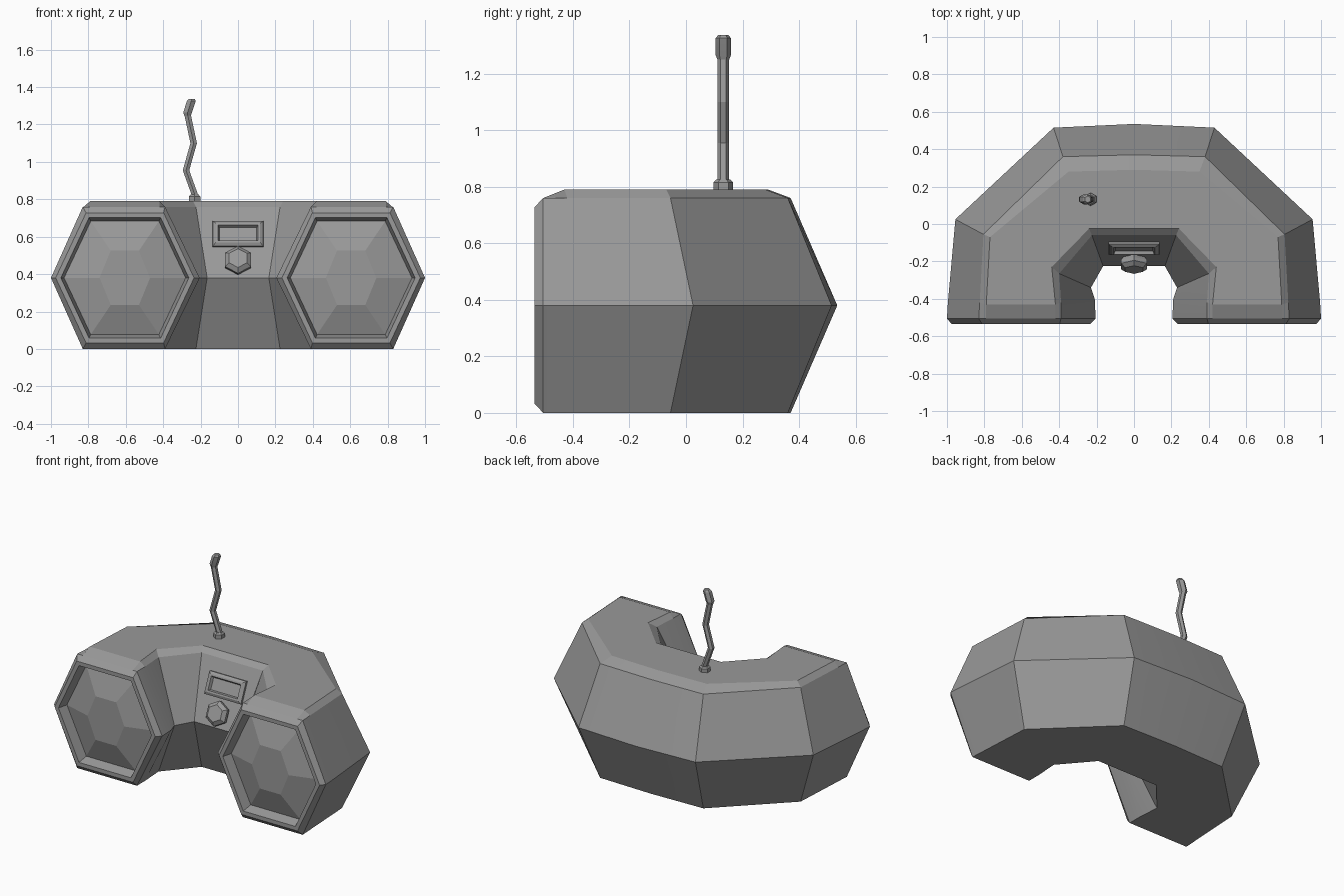
import bpy, bmesh, math
from mathutils import Matrix, Vector

old = bpy.data.objects.get("Cube")
if old:
    bpy.data.objects.remove(old, do_unlink=True)

GREY = (0.32, 0.32, 0.32, 1)
grey = bpy.data.materials.new("plain grey")
grey.use_nodes = True
grey.diffuse_color = GREY
grey.node_tree.nodes["Principled BSDF"].inputs["Base Color"].default_value = GREY


def loft(name, rings, cap_start=True, mirror=False, matrix=None):
    """Skin a list of closed rings, cap the end and make an object."""
    bm = bmesh.new()
    loops = [[bm.verts.new(p) for p in ring] for ring in rings]
    n = len(loops[0])
    for a, b in zip(loops, loops[1:]):
        for i in range(n):
            j = (i + 1) % n
            bm.faces.new((a[i], a[j], b[j], b[i]))
    bm.faces.new(loops[-1])
    if cap_start:
        bm.faces.new(loops[0][::-1])
    if mirror:
        bmesh.ops.mirror(bm, geom=bm.verts[:] + bm.edges[:] + bm.faces[:],
                         axis='X', merge_dist=0.0005)
        bmesh.ops.remove_doubles(bm, verts=bm.verts, dist=0.0005)
    if matrix:
        bm.transform(matrix)
    bmesh.ops.recalc_face_normals(bm, faces=bm.faces)
    mesh = bpy.data.meshes.new(name)
    bm.to_mesh(mesh)
    bm.free()
    mesh.materials.append(grey)
    ob = bpy.data.objects.new(name, mesh)
    bpy.context.collection.objects.link(ob)
    bpy.ops.object.select_all(action='DESELECT')
    ob.select_set(True)
    bpy.context.view_layer.objects.active = ob
    bpy.ops.object.shade_smooth_by_angle(angle=math.radians(12))
    return ob


MID, EDGE, TOP = 0.38, 0.76, 0.79


def section(om, ot, ob, ib, it, im, top=TOP):
    """Body cross-section: outer middle, edge, bevel, then the inner side."""
    pts = [(om, MID), (ot, EDGE), (ob, top), (ib, top), (it, EDGE), (im, MID),
           (it, 0), (ot, 0)]
    return [(x, y, z) for (x, y), z in pts]


def front_hex(w, h, y, cx=0.605):
    """Speaker hexagon with two extra points so it matches the body section."""
    t = w * 0.56
    pts = [(w, 0), (t, h), (t * 0.85, h), (-t * 0.85, h), (-t, h), (-w, 0),
           (-t, -h), (t, -h)]
    return [(cx + x, y, MID + z) for x, z in pts]


# Curved body and recessed speakers, lofted from the back centre to the front
body = [
    section((0, .535), (0, .37), (0, .29), (0, -.025), (0, -.06), (0, -.225)),
    section((.43, .515), (.38, .36), (.35, .28), (.24, -.025), (.225, -.06), (.165, -.225)),
    section((.955, .025), (.805, -.055), (.77, -.07), (.44, -.23), (.40, -.265), (.23, -.34)),
    section((.995, -.42), (.825, -.42), (.79, -.43), (.42, -.43), (.39, -.42), (.21, -.40)),
    section((1, -.505), (.83, -.505), (.79, -.505), (.42, -.505), (.39, -.505), (.205, -.505), EDGE),
    front_hex(.37, .348, -.535),
    front_hex(.342, .322, -.535),
    front_hex(.325, .303, -.47),
    front_hex(.135, .145, -.525),
]
loft("speaker_body", body, cap_start=False, mirror=True)

# Frame of the sloping control panel: across, up the slope, outward
up = Vector((0, .165, .38)).normalized()
out = Vector((1, 0, 0)).cross(up)


def on_panel(z):
    y = -.06 - .165 * (EDGE - z) / .38
    m = Matrix((Vector((1, 0, 0)), up, out)).transposed().to_4x4()
    m.translation = (0, y, z)
    return m


def rect(w, h, n):
    return [(w, h, n), (-w, h, n), (-w, -h, n), (w, -h, n)]


def hexagon(r, z, x=0, y=0, turn=30):
    return [(x + r * math.cos(math.radians(60 * i + turn)),
             y + r * math.sin(math.radians(60 * i + turn)), z) for i in range(6)]


# Display window and hexagonal knob
loft("display_window", [rect(.138, .074, -.01), rect(.135, .072, .012),
                        rect(.118, .056, .022), rect(.108, .045, .022),
                        rect(.1, .038, .004)], matrix=on_panel(.612))
loft("tuning_knob", [hexagon(.06, -.01), hexagon(.08, .02),
                     hexagon(.08, .04), hexagon(.055, .06)], matrix=on_panel(.462))

# Antenna socket, kinked rod and thicker tip
AY = 0.132
loft("antenna_socket", [hexagon(.035, .78, -.232, AY), hexagon(.035, .815, -.232, AY),
                        hexagon(.025, .825, -.232, AY)])
path = [(-.222, .8), (-.278, .955), (-.237, 1.1), (-.271, 1.26)]
loft("antenna_rod", [hexagon(.02, z, x, AY) for x, z in path])
tip = [(.019, -.27, 1.245), (.027, -.269, 1.265), (.027, -.25, 1.325), (.018, -.247, 1.337)]
loft("antenna_tip", [hexagon(r, z, x, AY) for r, x, z in tip])
